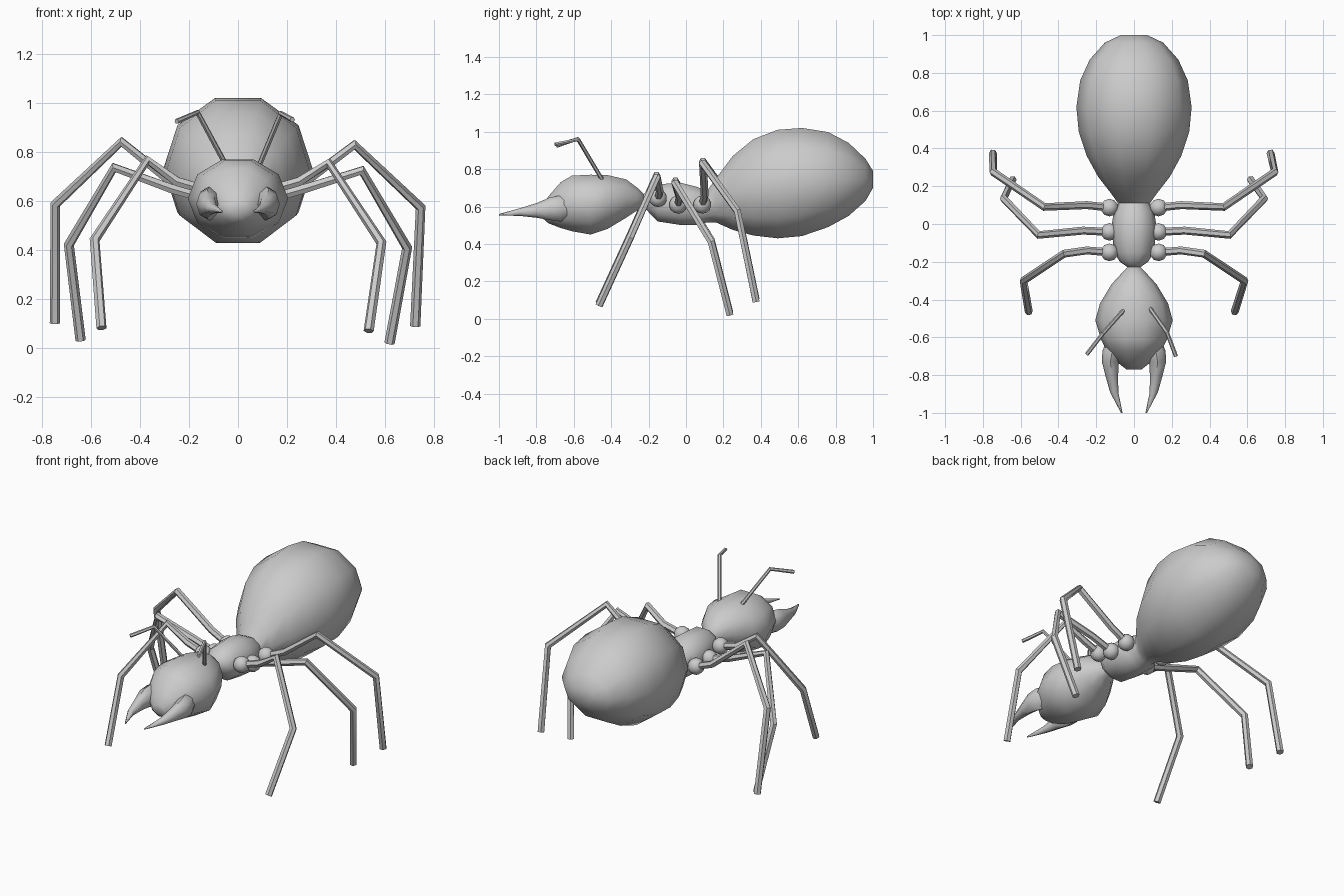
import bpy, bmesh
from math import cos, sin, tau, radians
from mathutils import Vector

if "Cube" in bpy.data.objects:
    bpy.data.objects.remove(bpy.data.objects["Cube"])


def finish(obj, angle):
    bpy.ops.object.select_all(action='DESELECT')
    obj.select_set(True)
    bpy.context.view_layer.objects.active = obj
    bpy.ops.object.shade_smooth_by_angle(angle=radians(angle))


def loft(name, rings, sides, angle=50):
    """Rings along y: (x, y, half width, z top, z bottom)."""
    bm = bmesh.new()
    flat = cos(tau / sides / 2) if sides % 4 else 1
    loops = []
    for x, y, w, top, bot in rings:
        h = (top - bot) / 2 / flat
        loops.append([bm.verts.new((x + w * cos(tau * i / sides), y,
                                    (top + bot) / 2 + h * sin(tau * i / sides)))
                      for i in range(sides)])
    for a, b in zip(loops, loops[1:]):
        for i in range(sides):
            j = (i + 1) % sides
            bm.faces.new((a[i], a[j], b[j], b[i]))
    bm.faces.new(loops[0])
    bm.faces.new(loops[-1])
    bmesh.ops.recalc_face_normals(bm, faces=bm.faces)
    mesh = bpy.data.meshes.new(name)
    bm.to_mesh(mesh)
    bm.free()
    obj = bpy.data.objects.new(name, mesh)
    bpy.context.collection.objects.link(obj)
    finish(obj, angle)


def tube(name, points, radius):
    """Six-sided tube through the points, turned into a mesh."""
    cu = bpy.data.curves.new(name, 'CURVE')
    cu.dimensions = '3D'
    cu.bevel_depth = radius
    cu.bevel_resolution = 1
    cu.use_fill_caps = True
    sp = cu.splines.new('POLY')
    sp.points.add(len(points) - 1)
    for p, co in zip(sp.points, points):
        p.co = (*co, 1)
    tmp = bpy.data.objects.new(name, cu)
    bpy.context.collection.objects.link(tmp)
    bpy.context.view_layer.update()
    dg = bpy.context.evaluated_depsgraph_get()
    mesh = bpy.data.meshes.new_from_object(tmp.evaluated_get(dg))
    bpy.data.objects.remove(tmp)
    obj = bpy.data.objects.new(name, mesh)
    bpy.context.collection.objects.link(obj)
    finish(obj, 35)


# Head
loft("head", [
    (0, -0.77, 0.04, 0.60, 0.54), (0, -0.735, 0.085, 0.655, 0.51),
    (0, -0.67, 0.145, 0.73, 0.485), (0, -0.61, 0.175, 0.765, 0.468),
    (0, -0.51, 0.205, 0.77, 0.45), (0, -0.42, 0.18, 0.768, 0.48),
    (0, -0.32, 0.12, 0.745, 0.54), (0, -0.26, 0.065, 0.70, 0.58),
    (0, -0.22, 0.025, 0.66, 0.61)], 10)

# Thorax and abdomen in one continuous skin
loft("thorax_and_abdomen", [
    (0, -0.235, 0.025, 0.66, 0.61), (0, -0.20, 0.075, 0.69, 0.57),
    (0, -0.15, 0.105, 0.72, 0.52), (0, -0.02, 0.12, 0.725, 0.50),
    (0, 0.06, 0.108, 0.705, 0.502), (0, 0.11, 0.085, 0.68, 0.515),
    (0, 0.16, 0.12, 0.75, 0.515), (0, 0.25, 0.19, 0.87, 0.475),
    (0, 0.36, 0.25, 0.96, 0.445), (0, 0.49, 0.293, 1.01, 0.43),
    (0, 0.62, 0.305, 1.02, 0.442), (0, 0.76, 0.285, 0.998, 0.49),
    (0, 0.87, 0.235, 0.94, 0.55), (0, 0.96, 0.155, 0.855, 0.63),
    (0, 1.0, 0.07, 0.79, 0.70)], 10)

# Leg paths: y, z of hip ball, then bend, knee, ankle, foot
legs = {
    "front": [(0.13, -0.15, 0.645), (0.25, -0.14, 0.68), (0.37, -0.157, 0.755),
              (0.585, -0.30, 0.43), (0.545, -0.465, 0.07)],
    "middle": [(0.13, -0.042, 0.61), (0.27, -0.035, 0.65), (0.505, -0.058, 0.725),
               (0.69, 0.135, 0.41), (0.63, 0.235, 0.02)],
    "rear": [(0.13, 0.087, 0.61), (0.25, 0.10, 0.66), (0.475, 0.09, 0.83),
             (0.745, 0.275, 0.575), (0.735, 0.375, 0.09)],
}

for side, s in (("right", 1), ("left", -1)):
    # Mandibles
    loft(f"{side}_mandible", [
        (s * x, y, w, t, b) for x, y, w, t, b in (
            (0.105, -0.62, 0.04, 0.64, 0.54), (0.115, -0.67, 0.052, 0.66, 0.52),
            (0.125, -0.73, 0.045, 0.648, 0.528), (0.118, -0.80, 0.034, 0.618, 0.54),
            (0.105, -0.89, 0.022, 0.59, 0.55), (0.065, -1.0, 0.004, 0.56, 0.552))], 8)

    # Legs, each with a round hip
    for place, path in legs.items():
        pts = [Vector((s * x, y, z)) for x, y, z in path]
        pts[-1].x -= 0.012
        if s < 0:
            for p in pts[2:]:
                p.z += 0.012
        tube(f"{side}_{place}_leg", pts, 0.021)
        bpy.ops.mesh.primitive_uv_sphere_add(segments=10, ring_count=7, radius=0.048,
                                             location=pts[0])
        hip = bpy.context.object
        hip.name = f"{side}_{place}_hip"
        finish(hip, 60)

# Antennae, slightly uneven
tube("right_antenna", [(0.08, -0.44, 0.73), (0.175, -0.575, 0.958), (0.222, -0.70, 0.932)], 0.011)
tube("left_antenna", [(-0.04, -0.44, 0.73), (-0.165, -0.58, 0.962), (-0.25, -0.69, 0.925)], 0.011)
